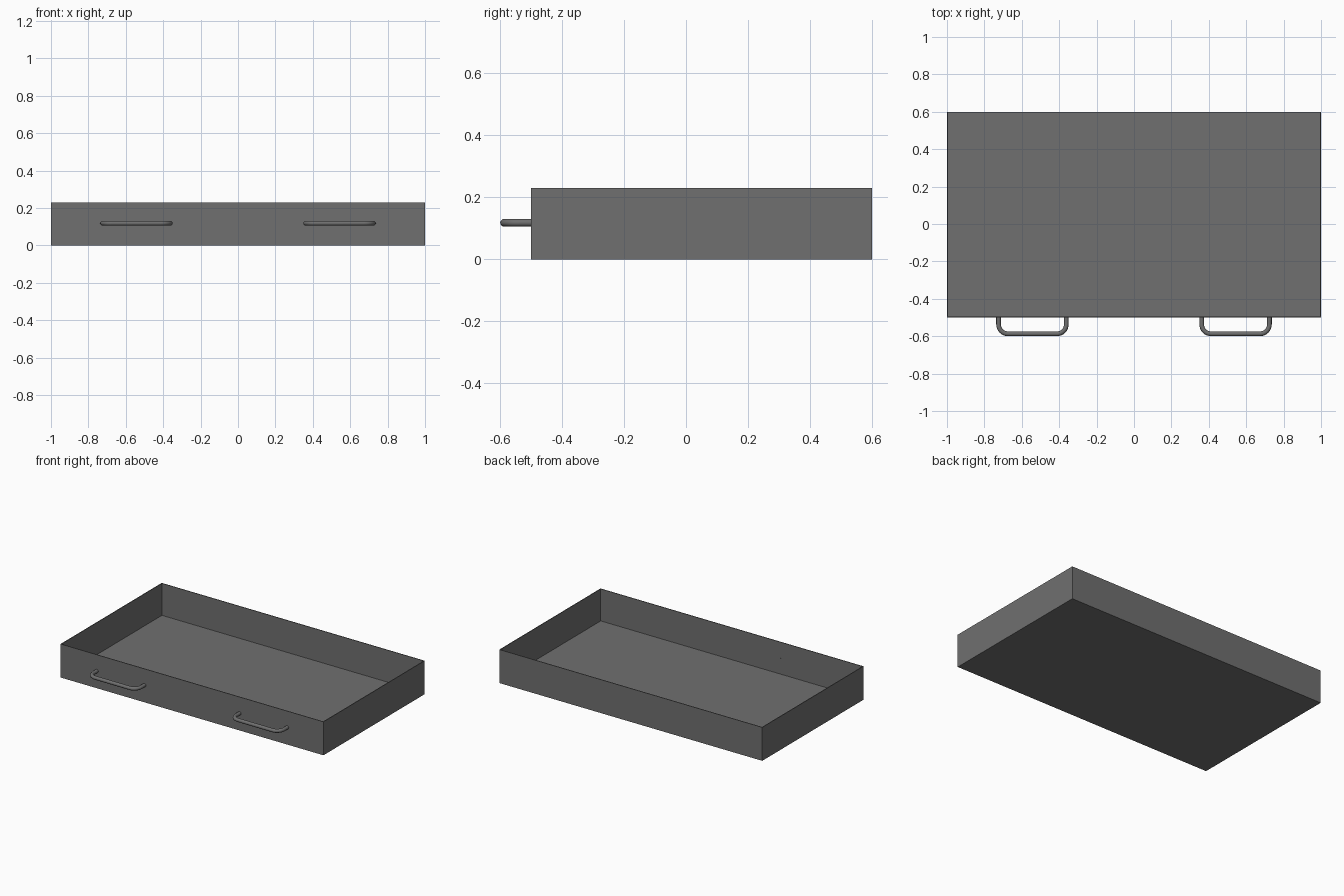
import bpy
import bmesh
from math import sin, cos, pi, radians
from mathutils import Vector

cube = bpy.data.objects.get("Cube")
if cube:
    bpy.data.objects.remove(cube, do_unlink=True)

HEIGHT, WALL, FLOOR = 0.23, 0.007, 0.01
FRONT, BACK = -0.5, 0.6

grey = bpy.data.materials.new("dark_grey")
grey.use_nodes = True
color = (0.16, 0.16, 0.16, 1)
grey.diffuse_color = color
grey.node_tree.nodes["Principled BSDF"].inputs["Base Color"].default_value = color


# Open tray: a box whose top is inset and sunk to the floor
def make_tray():
    bm = bmesh.new()
    bmesh.ops.create_cube(bm, size=1)
    bmesh.ops.scale(bm, vec=(2, BACK - FRONT, HEIGHT), verts=bm.verts)
    bmesh.ops.translate(bm, vec=(0, (FRONT + BACK) / 2, HEIGHT / 2), verts=bm.verts)
    bm.normal_update()
    top = max(bm.faces, key=lambda f: f.normal.z)
    bmesh.ops.inset_region(bm, faces=[top], thickness=WALL)
    sunk = bmesh.ops.extrude_discrete_faces(bm, faces=[top])["faces"]
    bmesh.ops.translate(bm, vec=(0, 0, FLOOR - HEIGHT), verts=sunk[0].verts)
    bmesh.ops.recalc_face_normals(bm, faces=bm.faces)
    mesh = bpy.data.meshes.new("tray")
    bm.to_mesh(mesh)
    bm.free()
    mesh.materials.append(grey)
    bpy.context.collection.objects.link(bpy.data.objects.new("tray", mesh))


# Bent-rod pull: straight legs, rounded corners and a straight grip
def make_handle(name, center_x):
    half, grip_y, bend, rod = 0.181, -0.587, 0.05, 0.0125
    right = [Vector((half, FRONT + 0.005, 0))]
    for i in range(9):
        a = i / 8 * pi / 2
        right.append(Vector((half - bend + bend * cos(a), grip_y + bend - bend * sin(a), 0)))
    path = right + [Vector((-p.x, p.y, 0)) for p in reversed(right)]

    curve = bpy.data.curves.new(name, "CURVE")
    curve.dimensions = "3D"
    curve.bevel_depth = rod
    curve.bevel_resolution = 3
    curve.use_fill_caps = True
    spline = curve.splines.new("POLY")
    spline.points.add(len(path) - 1)
    for point, p in zip(spline.points, path):
        point.co = (p.x, p.y, 0, 1)
    curve.materials.append(grey)

    handle = bpy.data.objects.new(name, curve)
    handle.location = (center_x, 0, 0.118)
    bpy.context.collection.objects.link(handle)
    bpy.ops.object.select_all(action="DESELECT")
    handle.select_set(True)
    bpy.context.view_layer.objects.active = handle
    bpy.ops.object.convert(target="MESH")
    bpy.ops.object.shade_smooth_by_angle(angle=radians(50))


make_tray()
for side, sign in (("left", 1), ("right", -1)):
    make_handle(side + "_handle", sign * 0.543)
